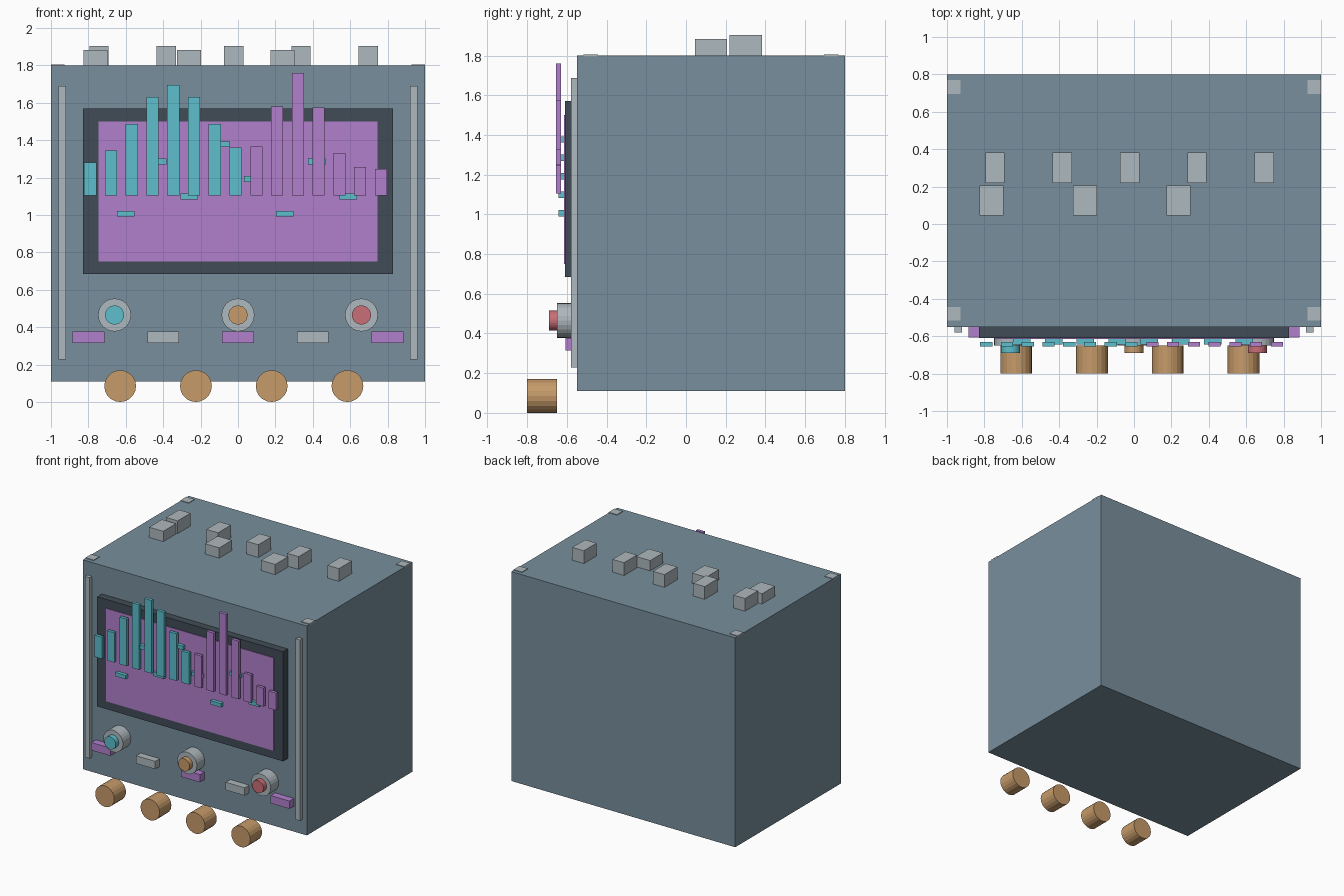
import bpy
import math

cube = bpy.data.objects.get("Cube")
if cube:
    bpy.data.objects.remove(cube, do_unlink=True)


def material(name, r, g, b):
    """Flat colour from 8-bit sRGB, stored as linear."""
    lin = [((c / 255 + 0.055) / 1.055) ** 2.4 for c in (r, g, b)]
    mat = bpy.data.materials.new(name)
    mat.use_nodes = True
    mat.diffuse_color = (*lin, 1)
    mat.node_tree.nodes["Principled BSDF"].inputs["Base Color"].default_value = (*lin, 1)
    return mat


SLATE = material("slate blue", 120, 143, 156)
DARK = material("dark slate", 65, 76, 86)
PURPLE = material("purple", 178, 128, 204)
TEAL = material("teal", 93, 191, 205)
GREY = material("light grey", 174, 184, 190)
BRASS = material("brass", 198, 155, 106)
RED = material("red", 201, 110, 119)


def finish(name, mat):
    ob = bpy.context.object
    ob.name = name
    ob.data.materials.append(mat)
    return ob


def box(name, mat, x, y, z):
    """Box from (min, max) ranges on each axis."""
    spans = (x, y, z)
    bpy.ops.mesh.primitive_cube_add(size=1, location=[sum(s) / 2 for s in spans])
    ob = finish(name, mat)
    for v in ob.data.vertices:
        for i, s in enumerate(spans):
            v.co[i] *= s[1] - s[0]
    return ob


def around(centre, width):
    return (centre - width / 2, centre + width / 2)


def drum(name, mat, x, z, radius, y, sides):
    """Cylinder whose axis runs front to back."""
    bpy.ops.mesh.primitive_cylinder_add(
        vertices=sides, radius=radius, depth=y[1] - y[0],
        location=(x, sum(y) / 2, z), rotation=(math.pi / 2, 0, 0))
    return finish(name, mat)


# Cabinet, screen surround and screen
box("cabinet", SLATE, (-1, 1), (-0.55, 0.8), (0.11, 1.8))
box("screen_bezel", DARK, (-0.83, 0.83), (-0.61, -0.55), (0.685, 1.57))
box("screen", PURPLE, (-0.747, 0.747), (-0.615, -0.6), (0.75, 1.5))

# Side rails and corner plates
for side, s in (("right", -1), ("left", 1)):
    box(side + "_rail", GREY, around(0.94 * s, 0.04), (-0.58, -0.55), (0.228, 1.688))
    for end, y in (("front", -0.48), ("back", 0.732)):
        box(f"{end}_{side}_corner_plate", GREY, around(0.9635 * s, 0.074),
            around(y, 0.074), (1.795, 1.805))

# Level bars floating in front of the screen
tops = (1.28, 1.345, 1.485, 1.63, 1.695, 1.63, 1.485, 1.36,
        1.365, 1.58, 1.76, 1.575, 1.33, 1.255, 1.245)
for i, top in enumerate(tops):
    box(f"level_bar_{i + 1}", TEAL if i < 8 else PURPLE,
        around(-0.79 + 0.111 * i, 0.065), (-0.655, -0.63), (1.105, top))

# Short dashes stepping across the screen
for i in range(8):
    box(f"screen_dash_{i + 1}", TEAL, around(-0.6 + 0.17 * i, 0.094),
        (-0.643, -0.613), around(1.006 + 0.093 * (3 * i % 5), 0.031))

# Control knobs with coloured caps
for label, x, mat in (("right", -0.66, TEAL), ("middle", 0, BRASS), ("left", 0.66, RED)):
    drum(label + "_knob", GREY, x, 0.465, 0.088, (-0.65, -0.55), 24)
    drum(label + "_knob_cap", mat, x, 0.465, 0.051, (-0.69, -0.645), 24)

# Button row
for i in range(5):
    box(f"button_{i + 1}", GREY if i % 2 else PURPLE, around(-0.8 + 0.4 * i, 0.17),
        (-0.607, -0.55), (0.315, 0.378))

# Front feet
for i in range(4):
    drum(f"foot_{i + 1}", BRASS, -0.63 + 0.405 * i, 0.085, 0.085, (-0.8, -0.65), 20)

# Blocks on the roof, in two rows
for i in range(5):
    box(f"back_roof_block_{i + 1}", GREY, around(-0.743 + 0.36 * i, 0.103),
        (0.218, 0.382), (1.8, 1.903))
for i in range(3):
    box(f"front_roof_block_{i + 1}", GREY, around(-0.762 + 0.5 * i, 0.126),
        (0.045, 0.207), (1.8, 1.883))
